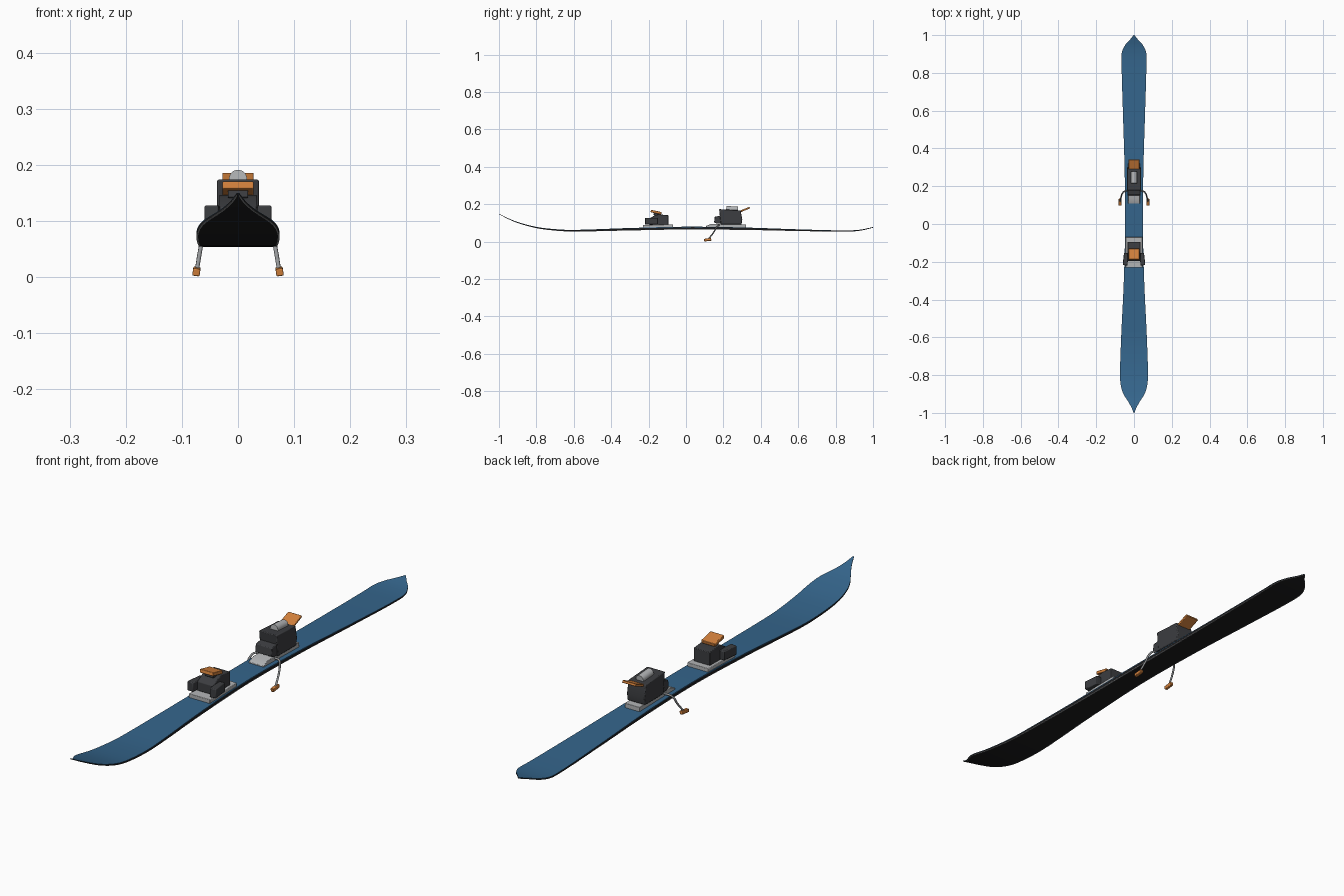
import bpy, bmesh, math
from mathutils import Vector

if "Cube" in bpy.data.objects:
    bpy.data.objects.remove(bpy.data.objects["Cube"])


def material(name, rgb):
    m = bpy.data.materials.new(name)
    m.diffuse_color = (*rgb, 1)
    m.use_nodes = True
    m.node_tree.nodes["Principled BSDF"].inputs["Base Color"].default_value = m.diffuse_color
    return m


BLUE = material("blue", (0.035, 0.13, 0.26))
BLACK = material("black", (0.012, 0.012, 0.013))
DARK = material("dark", (0.045, 0.047, 0.052))
ORANGE = material("orange", (0.65, 0.22, 0.045))
LIGHT = material("light_grey", (0.45, 0.46, 0.47))
STEEL = material("steel", (0.3, 0.31, 0.32))


def curve_at(table, y):
    # smooth cubic interpolation through (y, value) pairs
    n = len(table)
    i = max(0, min(n - 2, sum(1 for p in table if p[0] <= y) - 1))

    def slope(k):
        a, b = table[max(0, k - 1)], table[min(n - 1, k + 1)]
        return (b[1] - a[1]) / (b[0] - a[0])
    (ya, va), (yb, vb) = table[i], table[i + 1]
    h = yb - ya
    t = (y - ya) / h
    return (va * (1 + 2 * t) * (1 - t) ** 2 + slope(i) * h * t * (1 - t) ** 2
            + vb * t * t * (3 - 2 * t) - slope(i + 1) * h * t * t * (1 - t))


# ski outline, top-surface height and thickness along its length
HALF = [(-1, .002), (-.97, .014), (-.94, .031), (-.9, .056), (-.86, .069), (-.8, .074),
        (-.6, .068), (-.3, .054), (0, .047), (.3, .050), (.6, .059), (.85, .066),
        (.91, .064), (.95, .045), (.975, .022), (1, .002)]
TOP = [(-1, .150), (-.95, .125), (-.9, .105), (-.8, .079), (-.7, .067), (-.6, .063),
       (-.3, .073), (0, .080), (.3, .076), (.6, .066), (.85, .060), (.93, .064), (1, .078)]
THICK = [(-1, .003), (-.85, .006), (-.6, .009), (-.2, .014), (.2, .014), (.6, .009),
         (.9, .006), (1, .004)]
STATIONS = [math.sin(math.pi / 2 * (i / 40 - 1)) for i in range(81)]


def finish(ob, mat, angle=30):
    ob.data.materials.append(mat)
    bpy.ops.object.select_all(action='DESELECT')
    ob.select_set(True)
    bpy.context.view_layer.objects.active = ob
    bpy.ops.object.shade_smooth_by_angle(angle=math.radians(angle))
    return ob


def mesh_object(name, bm, mat):
    bmesh.ops.recalc_face_normals(bm, faces=bm.faces)
    me = bpy.data.meshes.new(name)
    bm.to_mesh(me)
    bm.free()
    ob = bpy.data.objects.new(name, me)
    bpy.context.collection.objects.link(ob)
    return finish(ob, mat)


def ski_layer(name, mat, f0, f1, x0, x1):
    # rectangular section swept along the ski between two thickness fractions
    bm = bmesh.new()
    rings = []
    for y in STATIONS:
        w, top, t = (curve_at(c, y) for c in (HALF, TOP, THICK))
        lo, hi = top - t * (1 - f0), top - t * (1 - f1)
        a, b = x0(w), x1(w)
        rings.append([bm.verts.new(p) for p in ((a, y, lo), (b, y, lo), (b, y, hi), (a, y, hi))])
    for r, s in zip(rings, rings[1:]):
        for k in range(4):
            bm.faces.new((r[k], r[(k + 1) % 4], s[(k + 1) % 4], s[k]))
    bm.faces.new(rings[0])
    bm.faces.new(rings[-1])
    return mesh_object(name, bm, mat)


def box(name, mat, centre, size, tilt=0, roll=0, yaw=0, bevel=.002):
    bpy.ops.mesh.primitive_cube_add(size=1, location=centre)
    ob = bpy.context.object
    ob.name = name
    ob.scale = size
    bpy.ops.object.transform_apply(location=False, rotation=False, scale=True)
    ob.rotation_euler = [math.radians(a) for a in (tilt, roll, yaw)]
    mod = ob.modifiers.new("edge", 'BEVEL')
    mod.width, mod.segments = bevel, 2
    return finish(ob, mat)


def side_profile(name, mat, pts, half, bevel=.002):
    # (y, z) outline extruded across the ski
    bm = bmesh.new()
    a = [bm.verts.new((-half, y, z)) for y, z in pts]
    b = [bm.verts.new((half, y, z)) for y, z in pts]
    bm.faces.new(a)
    bm.faces.new(b)
    for i in range(len(pts)):
        j = (i + 1) % len(pts)
        bm.faces.new((a[i], a[j], b[j], b[i]))
    ob = mesh_object(name, bm, mat)
    mod = ob.modifiers.new("edge", 'BEVEL')
    mod.width, mod.segments = bevel, 2
    return ob


# ski: running base, steel edges, core, top sheet
ski_layer("ski_base", BLACK, 0, .16, lambda w: -max(w - .003, w * .5), lambda w: max(w - .003, w * .5))
for side, s in (("left", -1), ("right", 1)):
    ski_layer("steel_edge_" + side, STEEL, 0, .16,
              lambda w: s * max(w - .003, w * .5), lambda w: s * w)
ski_layer("ski_core", BLACK, .16, .8, lambda w: -w, lambda w: w)
ski_layer("top_sheet", BLUE, .8, 1, lambda w: -w, lambda w: w)

# toe binding
box("toe_plate", LIGHT, (0, -.15, .083), (.088, .162, .016), tilt=1)
side_profile("toe_body", DARK, [(-.195, .090), (-.195, .124), (-.165, .142), (-.145, .146),
                                (-.094, .141), (-.094, .090)], .034)
box("toe_cap_mount", DARK, (0, -.155, .147), (.036, .036, .016), tilt=-10)
box("toe_cap", ORANGE, (0, -.160, .158), (.056, .058, .013), tilt=-12)
for side, s in (("left", -1), ("right", 1)):
    box("toe_wing_" + side, DARK, (s * .044, -.186, .110), (.025, .066, .035), yaw=s * 6, bevel=.003)

# heel binding
side_profile("heel_plate", LIGHT, [(.108, .078), (.108, .084), (.135, .095), (.322, .092),
                                   (.322, .074)], .031, .0015)
side_profile("heel_jaw", DARK, [(.150, .104), (.154, .133), (.195, .142), (.195, .096), (.165, .096)], .034)
side_profile("heel_body", DARK, [(.186, .092), (.177, .174), (.292, .167), (.301, .120), (.297, .092)], .037, .003)
box("heel_lever", ORANGE, (0, .306, .168), (.056, .076, .009), tilt=22)
bpy.ops.mesh.primitive_cylinder_add(vertices=24, radius=.016, depth=.062, location=(0, .246, .173),
                                    rotation=(math.radians(86), 0, 0))
bpy.context.object.name = "heel_spring_housing"
finish(bpy.context.object, LIGHT)

# brake arms with feet
PATH = [(.030, .176, .088), (.052, .172, .087), (.062, .161, .074), (.067, .148, .050), (.073, .120, .014)]
for side, s in (("left", -1), ("right", 1)):
    cu = bpy.data.curves.new("brake_arm_" + side, 'CURVE')
    cu.dimensions = '3D'
    cu.bevel_depth, cu.bevel_resolution, cu.resolution_u = .0038, 2, 5
    cu.use_fill_caps = True
    sp = cu.splines.new('BEZIER')
    sp.bezier_points.add(len(PATH) - 1)
    for bp, (x, y, z) in zip(sp.bezier_points, PATH):
        bp.co = Vector((s * x, y, z))
        bp.handle_left_type = bp.handle_right_type = 'AUTO'
    cu.materials.append(STEEL)
    bpy.context.collection.objects.link(bpy.data.objects.new("brake_arm_" + side, cu))
    box("brake_foot_" + side, ORANGE, (s * .074, .116, .010), (.013, .038, .013), tilt=6, roll=-s * 8)
